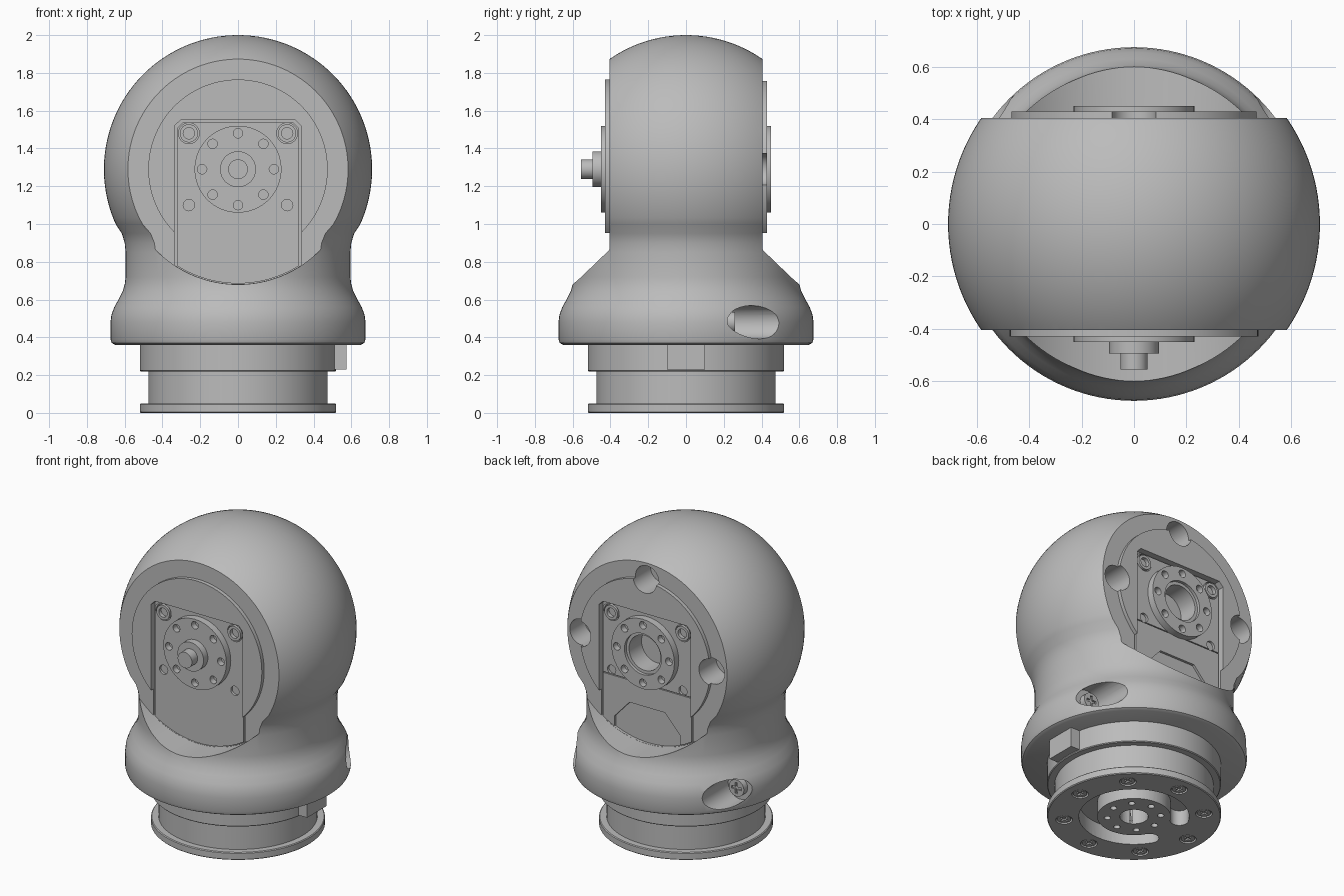
import bpy, bmesh, math
from math import sin, cos, pi, radians, sqrt

old = bpy.data.objects.get("Cube")
if old:
    bpy.data.objects.remove(old, do_unlink=True)

grey = bpy.data.materials.new("plain grey")
grey.use_nodes = True
grey.diffuse_color = (0.5, 0.5, 0.5, 1)
grey.node_tree.nodes["Principled BSDF"].inputs["Base Color"].default_value = (0.5, 0.5, 0.5, 1)

HUB_Z = 1.29      # height of the ball centre
FACE = 0.405      # distance of the flat faces from the middle


def finish(name, bm):
    bmesh.ops.recalc_face_normals(bm, faces=bm.faces)
    mesh = bpy.data.meshes.new(name)
    bm.to_mesh(mesh)
    bm.free()
    mesh.materials.append(grey)
    obj = bpy.data.objects.new(name, mesh)
    bpy.context.collection.objects.link(obj)
    return obj


def lathe(name, profile, steps=128):
    bm = bmesh.new()
    verts = [bm.verts.new((r, 0, z)) for r, z in profile]
    edges = [bm.edges.new(pair) for pair in zip(verts, verts[1:])]
    bmesh.ops.spin(bm, geom=verts + edges, cent=(0, 0, 0), axis=(0, 0, 1),
                   angle=2 * pi, steps=steps)
    bmesh.ops.remove_doubles(bm, verts=bm.verts, dist=1e-4)
    return finish(name, bm)


def prism(name, outline, lo, hi, axis="Y"):
    """Extrude an outline: (x, z) along Y, or (x, y) along Z."""
    bm = bmesh.new()
    put = (lambda a, b, c: (a, c, b)) if axis == "Y" else (lambda a, b, c: (a, b, c))
    face = bm.faces.new([bm.verts.new(put(a, b, lo)) for a, b in outline])
    grown = bmesh.ops.extrude_face_region(bm, geom=[face])["geom"]
    shift = put(0, 0, hi - lo)
    bmesh.ops.translate(bm, vec=shift, verts=[v for v in grown if isinstance(v, bmesh.types.BMVert)])
    return finish(name, bm)


def circle(r, a=0, b=0, n=32):
    return [(a + r * cos(2 * pi * i / n), b + r * sin(2 * pi * i / n)) for i in range(n)]


def disc(name, r, lo, hi, a=0, b=0, axis="Y", n=32):
    return prism(name, circle(r, a, b, n), lo, hi, axis)


def cut(target, *cutters, keep=False):
    for cutter in cutters:
        mod = target.modifiers.new("cut", "BOOLEAN")
        mod.operation, mod.solver, mod.object = "DIFFERENCE", "EXACT", cutter
        bpy.context.view_layer.objects.active = target
        bpy.ops.object.modifier_apply(modifier=mod.name)
        if not keep:
            bpy.data.objects.remove(cutter, do_unlink=True)


def slot_outline(half, top, radius, chamfer=0.03):
    """Upright plate with clipped top corners and a round lower edge."""
    arc = [-half + 2 * half * i / 24 for i in range(25)]
    low = [(x, HUB_Z - sqrt(radius ** 2 - x ** 2)) for x in arc]
    return low + [(half, top - chamfer), (half - chamfer, top),
                  (chamfer - half, top), (-half, top - chamfer)]


def screw(name, r, centre, lo, hi, axis):
    """Round head with a cross recess sunk into the far end."""
    a, b = centre
    head = disc(name, r, lo, hi, a, b, axis, 24)
    out = hi if axis == "Y" else lo
    for w, h in ((r * 0.65, r * 0.16), (r * 0.16, r * 0.65)):
        bar = [(a - w, b - h), (a + w, b - h), (a + w, b + h), (a - w, b + h)]
        cut(head, prism("recess", bar, out - 0.012, out + 0.012, axis))
    return head


# Ball, neck and flared skirt as one turned body
R = 0.71
start = math.asin((1.0 - HUB_Z) / R)
ball = [(R * cos(t), HUB_Z + R * sin(t))
        for t in (start + (pi / 2 - start) * i / 40 for i in range(40))]
body = lathe("body", [(0, .36), (.65, .36), (.668, .37), (.675, .39), (.675, .48),
                      (.67, .52), (.655, .56), (.63, .605), (.61, .645), (.599, .685),
                      (.595, .72), (.595, .85), (.6, .9), (.615, .95)] + ball + [(0, 2)])

# Flat front and back faces with their fittings
for s, side in ((-1, "front"), (1, "back")):
    def span(near, far):
        return tuple(sorted((s * near, s * far)))

    cut(body, disc("face_cut", 0.61, *span(FACE, 0.9), 0, HUB_Z, n=128))
    slot = prism("slot", slot_outline(0.335, 1.55, 0.609), *span(0.388, 0.6))
    cover = disc(side + "_cover", 0.475, *span(0.395, 0.43), 0, HUB_Z, n=96)
    cut(body, slot, keep=True)
    cut(cover, slot)
    plate = prism(side + "_plate", slot_outline(0.322, 1.537, 0.605), *span(0.38, 0.404))
    flange = disc(side + "_flange", 0.23, *span(0.36, 0.45), 0, HUB_Z, n=64)

    # Ring of small holes in the flange
    for i in range(8):
        a = i * pi / 4
        cut(flange, disc("hole", 0.025, *span(0.41, 0.6), 0.19 * cos(a), HUB_Z + 0.19 * sin(a), n=20))

    # Plate fixings: two sleeved holes above, two plain ones below
    for x in (-0.26, 0.26):
        cut(plate, disc("hole", 0.055, *span(0.386, 0.6), x, 1.48),
            disc("hole", 0.03, *span(0.386, 0.6), x, 1.10))
        sleeve = disc(side + "_sleeve", 0.048, *span(0.37, 0.412), x, 1.48)
        cut(sleeve, disc("bore", 0.03, *span(0.388, 0.6), x, 1.48))

    if s < 0:
        disc("front_hub", 0.095, *span(0.43, 0.495), 0, HUB_Z, n=48)
        disc("front_shaft", 0.052, *span(0.48, 0.555), 0, HUB_Z)
    else:
        # Open bore, seam and stepped cutout at the back
        for part in (body, plate, flange):
            cut(part, disc("bore", 0.115, 0.3, 0.6, 0, HUB_Z, n=48))
        cut(flange, disc("bore_step", 0.135, 0.43, 0.6, 0, HUB_Z, n=48))
        half = [(0.24, 0.6), (0.24, 0.80), (0.13, 0.92)]
        cut(plate, prism("cutout", half + [(-x, z) for x, z in half[::-1]], 0.3, 0.6))
        cut(plate, prism("seam", [(-.4, 1.066), (.4, 1.066), (.4, 1.072), (-.4, 1.072)], .396, .5))
        for a in (0, pi / 2, pi):
            hole = disc("edge_hole", 0.085, 0.25, 0.6, 0.48 * cos(a), HUB_Z + 0.48 * sin(a), n=40)
            cut(body, hole, keep=True)
            cut(cover, hole)

# Screw pockets drilled forward into the skirt
for x, side in ((-0.55, "right"), (0.55, "left")):
    cut(body, disc("pocket", 0.088, 0.22, 0.9, x, 0.48, n=40))
    screw(side + "_skirt_screw", 0.055, (x, 0.48), 0.2, 0.26, "Y")

# Turned base with foot flange, waist and collar
base = lathe("base", [(0, 0), (.515, 0), (.52, .005), (.52, .045), (.515, .05), (.475, .05),
                      (.475, .22), (.515, .22), (.52, .225), (.52, .365), (0, .365)])
prism("key_block", [(0.48, -0.1), (0.575, -0.1), (0.575, 0.1), (0.48, 0.1)], 0.23, 0.365, "Z")

# Curved groove with round ends in the underside
gap, mid, w = radians(150), 0.275, 0.055
sweep = [-gap + 2 * gap * i / 48 for i in range(49)]


def arc_end(angle, first):
    c = (mid * cos(angle), mid * sin(angle))
    return [(c[0] + w * cos(first + pi * i / 10), c[1] + w * sin(first + pi * i / 10))
            for i in range(1, 10)]


outline = [((mid + w) * cos(t), (mid + w) * sin(t)) for t in sweep] + arc_end(gap, gap)
outline += [((mid - w) * cos(t), (mid - w) * sin(t)) for t in sweep[::-1]] + arc_end(-gap, pi - gap)
cut(base, prism("groove", outline, -0.1, 0.1, "Z"))
cut(base, disc("centre_bore", 0.085, -0.1, 0.12, axis="Z"))

# Small holes and screws around the underside
for i in range(8):
    a = i * pi / 4
    cut(base, disc("hole", 0.02, -0.1, 0.05, 0.16 * cos(a), 0.16 * sin(a), "Z", 20))
    spot = (0.42 * cos(a), 0.42 * sin(a))
    cut(base, disc("screw_seat", 0.05, -0.1, 0.02, *spot, "Z"))
    screw("base_screw", 0.042, spot, 0.004, 0.03, "Z")

# Smooth rounded surfaces, crisp edges
for obj in bpy.context.scene.objects:
    if obj.type == "MESH":
        bpy.ops.object.select_all(action="DESELECT")
        obj.select_set(True)
        bpy.context.view_layer.objects.active = obj
        bpy.ops.object.shade_smooth_by_angle(angle=radians(30))
